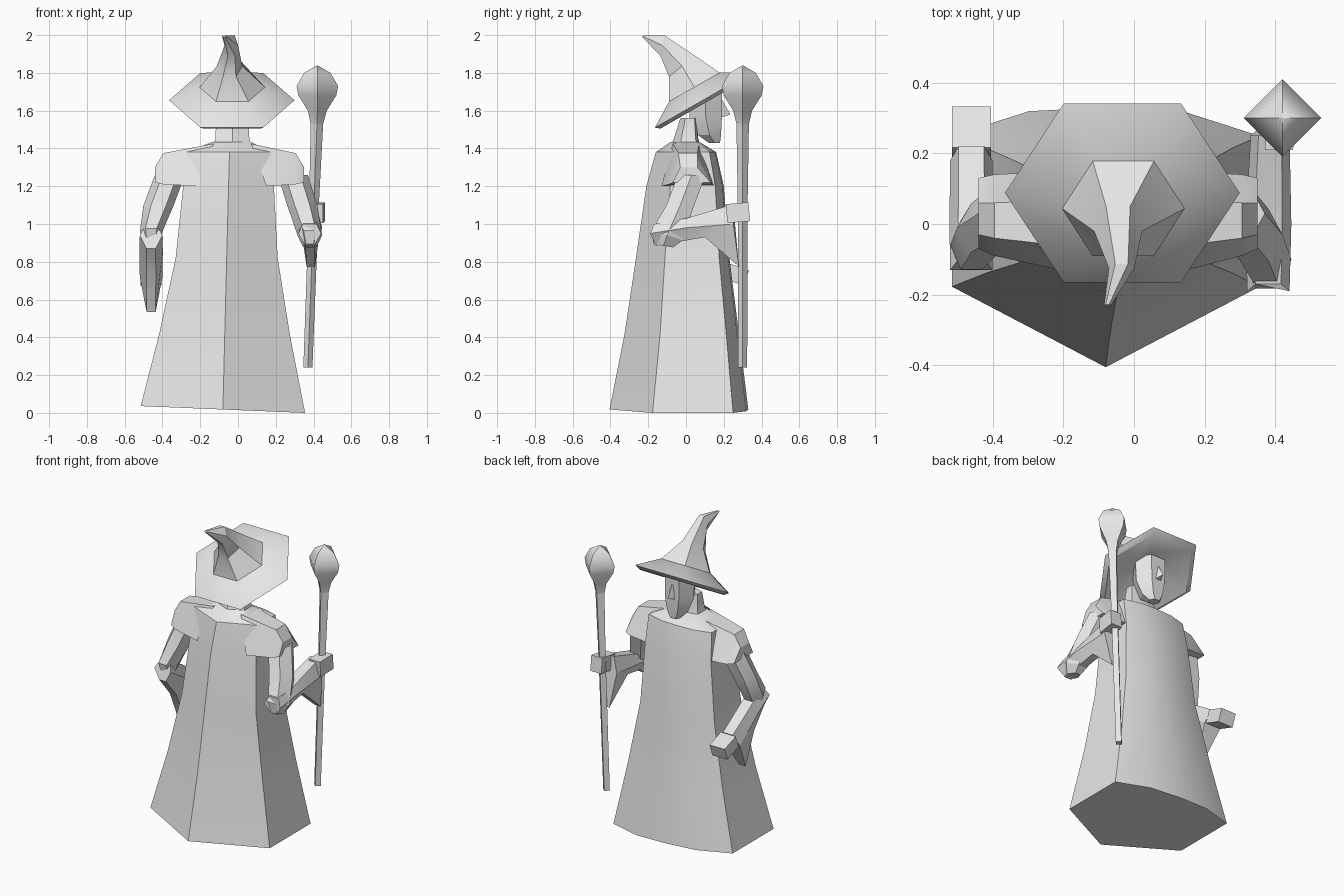
import bpy, bmesh, math
from mathutils import Vector

old = bpy.data.objects.get("Cube")
if old:
    bpy.data.objects.remove(old, do_unlink=True)

grey = bpy.data.materials.new("plain grey")
grey.use_nodes = True
grey.diffuse_color = (0.8, 0.8, 0.8, 1)
grey.node_tree.nodes["Principled BSDF"].inputs["Base Color"].default_value = (0.8, 0.8, 0.8, 1)


def loft(name, rings, angle=30):
    """Skin a list of equal-length point rings and cap both ends."""
    bm = bmesh.new()
    loops = [[bm.verts.new(p) for p in ring] for ring in rings]
    n = len(loops[0])
    for a, b in zip(loops, loops[1:]):
        for i in range(n):
            j = (i + 1) % n
            bm.faces.new((a[i], a[j], b[j], b[i]))
    bm.faces.new(loops[0][::-1])
    bm.faces.new(loops[-1])
    bmesh.ops.remove_doubles(bm, verts=bm.verts, dist=0.0005)
    bmesh.ops.recalc_face_normals(bm, faces=bm.faces)
    mesh = bpy.data.meshes.new(name)
    bm.to_mesh(mesh)
    bm.free()
    mesh.materials.append(grey)
    obj = bpy.data.objects.new(name, mesh)
    bpy.context.collection.objects.link(obj)
    bpy.ops.object.select_all(action='DESELECT')
    obj.select_set(True)
    bpy.context.view_layer.objects.active = obj
    bpy.ops.object.shade_smooth_by_angle(angle=math.radians(angle))
    return obj


def oval(centre, u, v, n=6, turn=0.0):
    """Polygon around centre, spanned by the half-axes u and v."""
    c, u, v = Vector(centre), Vector(u), Vector(v)
    return [c + u * math.cos(t) + v * math.sin(t)
            for t in (math.tau * i / n + turn for i in range(n))]


def hexring(centre, half_x, half_y, half_z=0.0):
    """Hexagon with flat front and back edges, tilted forward by half_z."""
    k = 1 / math.sin(math.pi / 3)
    return oval(centre, (half_x, 0, 0), (0, half_y * k, half_z * k))


# Robe: pointed ridge at the back, rounded panel at the front
SHAPE = [(0, 0), (1, .31), (1, .89), (.5, .985), (0, 1), (-.5, .985), (-1, .89), (-1, .31)]


def robe_ring(z, cx, half, back, front, tilt=0.0):
    return [(cx + u * half, back + v * (front - back), z - u * tilt) for u, v in SHAPE]


loft("robe", [
    robe_ring(.018, -.08, .435, -.405, .33, .018),
    robe_ring(.42, -.07, .345, -.325, .28, .008),
    robe_ring(.82, -.06, .27, -.265, .23),
    robe_ring(1.2, -.05, .24, -.21, .2),
    robe_ring(1.38, -.045, .23, -.16, .16),
    robe_ring(1.435, -.035, .1, -.08, .07)])
loft("neck", [robe_ring(1.4, -.03, .11, -.09, .08),
              robe_ring(1.45, -.03, .09, -.065, .065),
              robe_ring(1.56, -.03, .085, -.03, .055)])

# Short cape over each shoulder, open at the bottom
for side, label, reach in ((-1, "right", .395), (1, "left", .365)):
    mid = -.03

    def cape(x, z, y0, y1):
        return [(mid + side * x, y, z) for y in (y0, y1)]

    top = [cape(.1, 1.425, -.07, .07), cape(reach - .05, 1.375, -.03, .06)]
    low = [cape(.18, 1.2, -.13, .15), cape(reach + .015, 1.215, -.07, .13)]
    loft("shoulder_cape_" + label, [
        top[0] + low[0][::-1],
        [(mid + side * (reach - .03), y, z) for y, z in
         ((-.04, 1.375), (.06, 1.375), (.14, 1.21), (-.09, 1.21))],
        [(mid + side * (reach + .015), y, z) for y, z in
         ((-.03, 1.3), (.06, 1.3), (.13, 1.22), (-.07, 1.22))]], 25)

# Sleeves: upper arm, then a forearm with a hanging cuff
loft("upper_arm_left", [
    oval((.29, .03, 1.26), (.08, 0, 0), (0, .085, 0)),
    oval((.34, -.03, 1.1), (.08, 0, 0), (0, .085, 0)),
    oval((.38, -.1, .94), (.065, 0, 0), (0, .095, -.03)),
    oval((.38, -.12, .885), (.04, 0, 0), (0, .06, -.01))])
loft("upper_arm_right", [
    oval((-.36, .03, 1.26), (.08, 0, 0), (0, .085, 0)),
    oval((-.42, -.01, 1.1), (.08, 0, 0), (0, .08, 0)),
    oval((-.46, -.06, .96), (.06, 0, 0), (0, .08, -.02)),
    oval((-.46, -.07, .9), (.045, 0, 0), (0, .05, -.01))])


def sleeve(name, sections):
    """Forearm from kite-shaped sections: x, half width, then top, waist and bottom (y, z)."""
    loft(name, [[(x - w * .6, *top), (x + w * .6, *top), (x + w, *waist),
                 (x + w * .4, *low), (x - w * .4, *low), (x - w, *waist)]
                for x, w, top, waist, low in sections])


sleeve("forearm_left", [
    (.38, .06, (-.17, 1.0), (-.19, .95), (-.16, .885)),
    (.38, .065, (0, 1.03), (0, .98), (.1, .93)),
    (.385, .055, (.25, 1.105), (.25, 1.0), (.28, .775))])
sleeve("forearm_right", [
    (-.46, .06, (-.1, .985), (-.13, .94), (-.13, .87)),
    (-.46, .062, (.02, .93), (0, .86), (-.02, .74)),
    (-.46, .06, (.22, .8), (.18, .72), (.07, .535))])


def block(name, centre, along, across, up):
    c, a, s, u = map(Vector, (centre, along, across, up))
    return loft(name, [[c + a * k + s * i + u * j for i, j in ((-1, -1), (1, -1), (1, 1), (-1, 1))]
                       for k in (-1, 1)])


# Hands
block("hand_left", (.415, .275, 1.06), (.005, .06, .005), (.04, 0, 0), (0, -.005, .05))
block("hand_right", (-.46, .26, .735), (0, .058, -.02), (.055, 0, 0), (0, .015, .04))

# Head with a tapering chin, and a nose
loft("head", [hexring((-.03, .15, 1.43), .035, .03),
              hexring((-.03, .125, 1.47), .07, .06),
              hexring((-.03, .105, 1.56), .1, .085),
              hexring((-.03, .1, 1.72), .105, .09)], 20)
loft("nose", [[(-.055, .175, 1.56), (-.005, .175, 1.56), (-.03, .235, 1.58)],
              [(-.045, .18, 1.66), (-.015, .18, 1.66), (-.03, .19, 1.66)]], 20)

# Hat: tilted brim and a crown that bends back to a point
loft("hat_brim", [hexring((-.033, .09, 1.68), .12, .09, .05),
                  hexring((-.033, .09, 1.635), .3, .225, .13),
                  hexring((-.033, .088, 1.655), .332, .253, .145),
                  hexring((-.03, .045, 1.725), .175, .135, .077)], 40)
loft("hat_crown", [hexring((-.03, .045, 1.722), .175, .135, .077),
                   hexring((-.045, -.02, 1.835), .068, .07, .055),
                   hexring((-.035, -.125, 1.945), .036, .012, .052),
                   hexring((-.075, -.23, 1.995), .01, .003, .004)])


def diamond(z, r, x=.42):
    return oval((x, .3, z), (r, 0, 0), (0, r, 0), 4)


# Staff with a faceted knob
loft("staff_rod", [diamond(.24, .024, .37), diamond(1.1, .026, .402), diamond(1.53, .033, .418)])
loft("staff_knob", [diamond(1.53, .033, .418), diamond(1.6, .05), diamond(1.68, .1),
                    diamond(1.73, .11), diamond(1.8, .07), diamond(1.84, .001)], 50)
